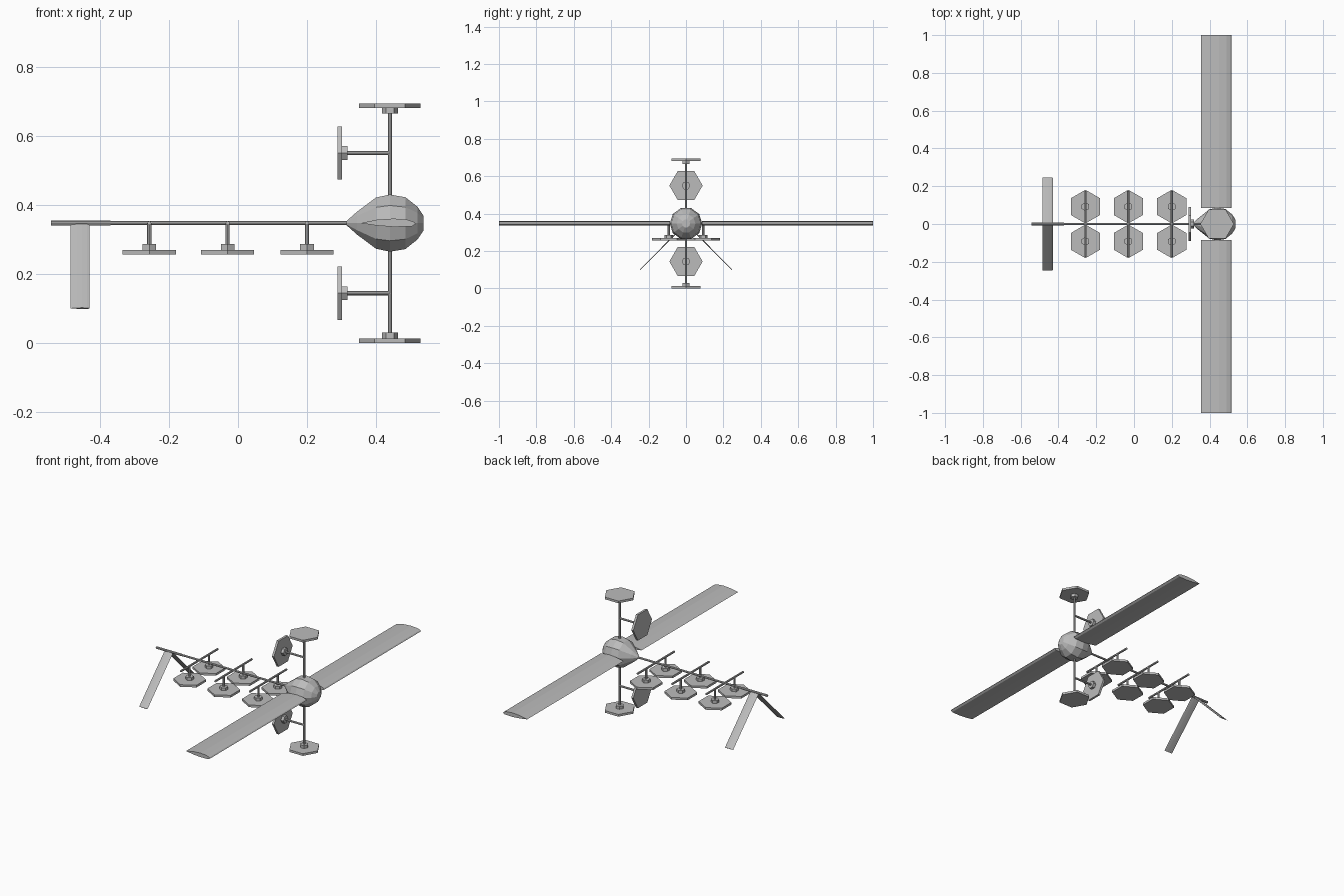
import bpy, bmesh
from math import cos, sin, pi
from mathutils import Vector

if "Cube" in bpy.data.objects:
    bpy.data.objects.remove(bpy.data.objects["Cube"], do_unlink=True)

grey = bpy.data.materials.new("light_grey")
grey.use_nodes = True
grey.diffuse_color = (0.5, 0.5, 0.5, 1)
grey.node_tree.nodes["Principled BSDF"].inputs["Base Color"].default_value = (0.5, 0.5, 0.5, 1)

MID = 0.347   # height of the boom and wings
POLE_X = 0.44


def loft(name, rings):
    """Closed solid through a list of rings with equal point counts."""
    bm = bmesh.new()
    loops = [[bm.verts.new(p) for p in ring] for ring in rings]
    n = len(loops[0])
    for a, b in zip(loops, loops[1:]):
        for i in range(n):
            j = (i + 1) % n
            bm.faces.new((a[i], a[j], b[j], b[i]))
    bm.faces.new(loops[0])
    bm.faces.new(loops[-1])
    bmesh.ops.recalc_face_normals(bm, faces=bm.faces)
    mesh = bpy.data.meshes.new(name)
    bm.to_mesh(mesh)
    bm.free()
    mesh.materials.append(grey)
    obj = bpy.data.objects.new(name, mesh)
    bpy.context.collection.objects.link(obj)
    return obj


def ring(center, u, v, radius, sides):
    return [center + radius * (cos(2 * pi * i / sides) * u + sin(2 * pi * i / sides) * v)
            for i in range(sides)]


def prism(name, start, end, radius, sides=6, corner=(0, 1, 0)):
    """Regular prism from start to end with one corner pointing along corner."""
    a, b, u = Vector(start), Vector(end), Vector(corner)
    v = (b - a).normalized().cross(u)
    return loft(name, [ring(p, u, v, radius, sides) for p in (a, b)])


def pad(name, base, direction, corner):
    """Hexagonal plate with a small hexagonal mount; base is the outer face."""
    p, d = Vector(base), Vector(direction)
    prism(name, p, p + d * 0.013, 0.089, 6, corner)
    prism(name + "_mount", p + d * 0.013, p + d * 0.03, 0.023, 6, corner)


def airfoil(name, x0, chord, thick, root, tip):
    """Blade from root (y, z) to tip (y, z), blunt edge toward +x."""
    shape = [(0, 0), (.3, .42), (.6, .55), (.85, .42), (.97, .15),
             (1, -.1), (.93, -.4), (.6, -.45), (.3, -.3)]
    span = Vector((0, tip[0] - root[0], tip[1] - root[1])).normalized()
    up = Vector((0, -span.z, span.y))
    if up.z < 0:
        up = -up
    return loft(name, [[Vector((x0 + s * chord, y, z)) + up * t * thick for s, t in shape]
                       for y, z in (root, tip)])


# Faceted body with a tapered tail and blunt nose
body = [(.312, .004), (.345, .035), (.40, .078), (.44, .087),
        (.485, .079), (.52, .05), (.538, .022)]
Y, Z = Vector((0, 1, 0)), Vector((0, 0, 1))
loft("body", [ring(Vector((x, 0, MID)), Y, Z, r, 10) for x, r in body])

# Boom and thicker tail sleeve
prism("boom", (-.5, 0, MID), (.33, 0, MID), .006, 8)
prism("tail_sleeve", (-.542, 0, MID), (-.37, 0, MID), .007, 8)

# Wings and drooping tail fins
for side, word in ((1, "back"), (-1, "front")):
    airfoil(word + "_wing", .355, .16, .024, (side * .085, MID), (side, MID))
    airfoil(word + "_tail_fin", -.485, .055, .005, (0, MID), (side * .245, .10))

# Crossbars carrying hanging pads
for n, x in enumerate((-.257, -.03, .20), 1):
    prism(f"crossbar_{n}", (x, -.175, MID), (x, .175, MID), .006, 8, (1, 0, 0))
    for side, word in ((1, "back"), (-1, "front")):
        y = side * .092
        prism(f"{word}_hanger_{n}", (x, y, .28), (x, y, MID), .006, 8)
        pad(f"{word}_pad_{n}", (x, y, .256), (0, 0, 1), (0, 1, 0))

# Vertical pole with end pads and side pads on arms
prism("pole", (POLE_X, 0, .025), (POLE_X, 0, .668), .006, 8)
for side, word in ((1, "upper"), (-1, "lower")):
    pad(word + "_end_pad", (POLE_X, 0, MID + side * MID), (0, 0, -side), (1, 0, 0))
    z = MID + side * .203
    prism(word + "_arm", (.31, 0, z), (POLE_X, 0, z), .006, 8)
    pad(word + "_side_pad", (.288, 0, z), (1, 0, 0), (0, 1, 0))
